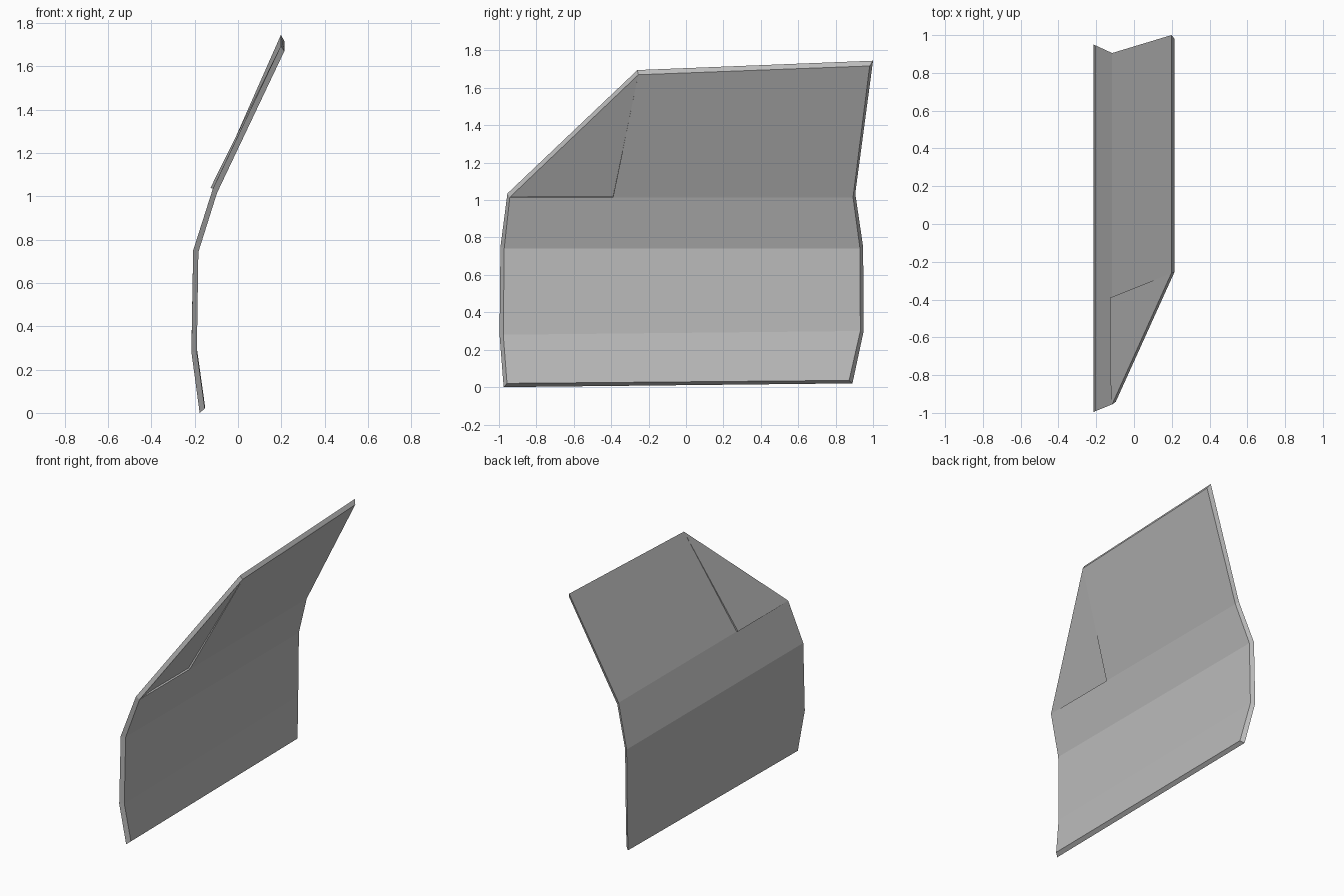
import bpy
import bmesh
from mathutils import Vector

if "Cube" in bpy.data.objects:
    bpy.data.objects.remove(bpy.data.objects["Cube"], do_unlink=True)

grey = bpy.data.materials.new("plain_grey")
grey.use_nodes = True
grey.diffuse_color = (0.5, 0.5, 0.5, 1)
grey.node_tree.nodes["Principled BSDF"].inputs["Base Color"].default_value = (0.5, 0.5, 0.5, 1)

# Each row runs bottom to top: x, front edge (y, z), back edge (y, z)
OUTER = [(-0.177, (-0.975, 0.0), (0.89, 0.02)),
         (-0.215, (-0.997, 0.28), (0.95, 0.30)),
         (-0.207, (-0.992, 0.75), (0.947, 0.75)),
         (-0.116, (-0.955, 1.035), (0.905, 1.035)),
         (0.198, (-0.26, 1.695), (1.0, 1.745))]
INNER = [(-0.153, (-0.957, 0.02), (0.872, 0.036)),
         (-0.190, (-0.977, 0.28), (0.932, 0.30)),
         (-0.183, (-0.972, 0.742), (0.930, 0.742)),
         (-0.097, (-0.942, 1.015), (0.893, 1.015)),
         (0.214, (-0.255, 1.67), (0.982, 1.717))]
STEP = Vector((-0.011, 0, 0.004))  # outward offset of the quarter window


def build_skin(bm, rows, flip):
    """Folded sheet with a slightly raised triangular quarter window."""
    front = [bm.verts.new((x, *f)) for x, f, b in rows]
    back = [bm.verts.new((x, *b)) for x, f, b in rows]
    sill = [bm.verts.new((rows[3][0], y, rows[3][1][1])) for y in (-0.80, -0.39)]
    raised = [bm.verts.new(v.co + STEP) for v in sill]
    p, q = sill
    rp, rq = raised
    faces = [[front[i], front[i + 1], back[i + 1], back[i]] for i in range(2)]
    faces += [[front[2], front[3], p, q, back[3], back[2]],   # belt band
              [q, front[4], back[4], back[3]],                # main window
              [front[3], front[4], rq, rp],                   # quarter window
              [front[3], rp, p], [p, rp, rq, q], [q, rq, front[4]]]
    for f in faces:
        bm.faces.new(f[::-1] if flip else f)
    return front + back[::-1]


# Door panel: two skins joined by a chamfered rim
bm = bmesh.new()
outer_loop = build_skin(bm, OUTER, False)
inner_loop = build_skin(bm, INNER, True)
n = len(outer_loop)
for i in range(n):
    j = (i + 1) % n
    bm.faces.new((outer_loop[j], outer_loop[i], inner_loop[i], inner_loop[j]))
bmesh.ops.recalc_face_normals(bm, faces=bm.faces)
mesh = bpy.data.meshes.new("door_panel")
bm.to_mesh(mesh)
bm.free()
mesh.materials.append(grey)
panel = bpy.data.objects.new("door_panel", mesh)
bpy.context.collection.objects.link(panel)
